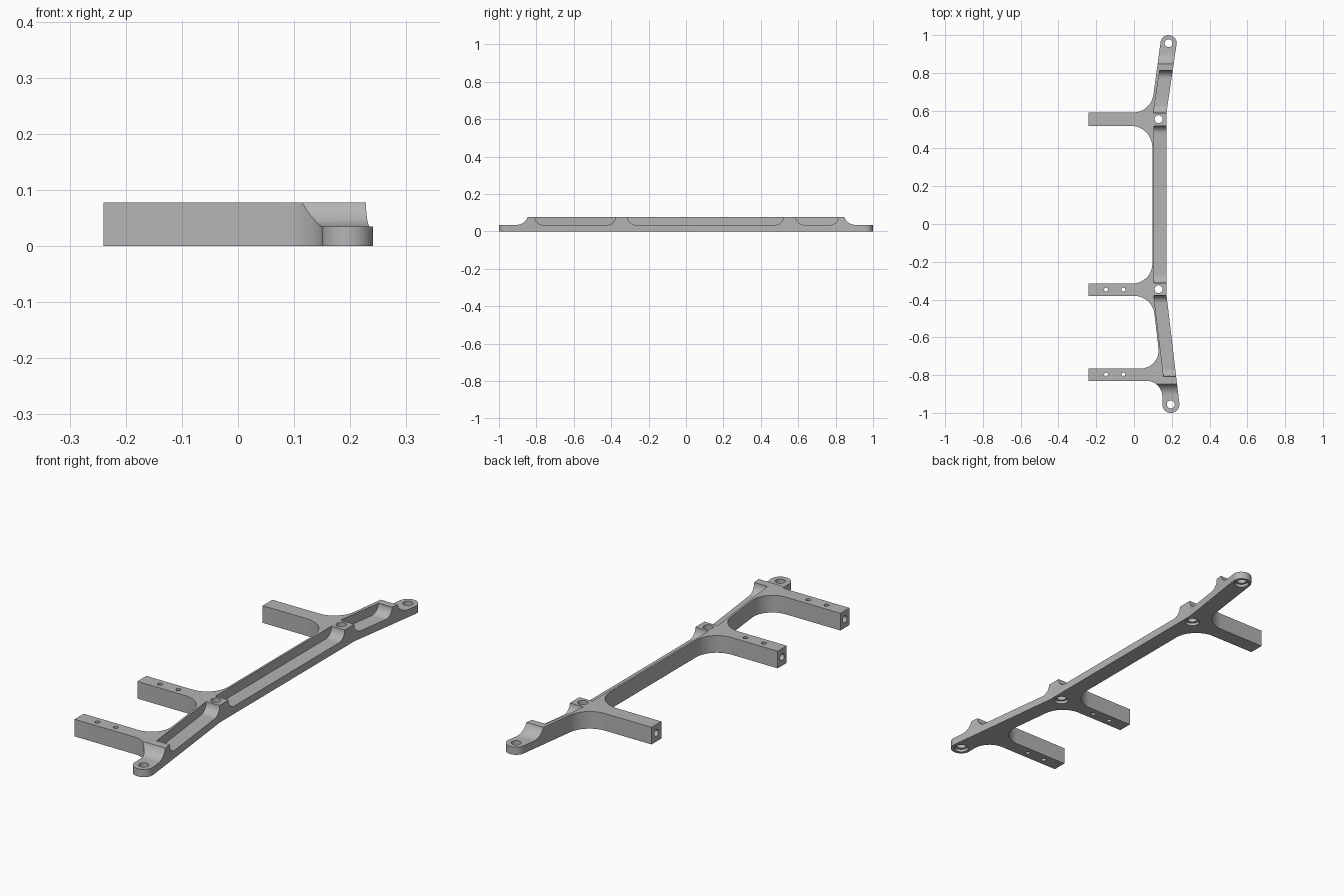
import bpy, bmesh, math
from mathutils import Vector, Matrix

cube = bpy.data.objects.get("Cube")
if cube:
    bpy.data.objects.remove(cube, do_unlink=True)

grey = bpy.data.materials.new("satin grey")
grey.use_nodes = True
colour = (0.46, 0.46, 0.46, 1)
grey.diffuse_color = colour
grey.node_tree.nodes["Principled BSDF"].inputs["Base Color"].default_value = colour

HEIGHT = 0.078
FLOOR = 0.035


def rounded(corners, steps=14):
    """Polygon from (a, b, radius) corners, each rounded by a tangent arc."""
    out = []
    for i, (a, b, r) in enumerate(corners):
        p = Vector((a, b))
        if r == 0:
            out.append(p)
            continue
        u = (Vector(corners[i - 1][:2]) - p).normalized()
        v = (Vector(corners[(i + 1) % len(corners)][:2]) - p).normalized()
        half = u.angle(v) / 2
        centre = p + (u + v).normalized() * r / math.sin(half)
        start = p + u * r / math.tan(half) - centre
        end = p + v * r / math.tan(half) - centre
        sweep = start.angle(end)
        for k in range(steps + 1):
            t = k / steps
            out.append(centre + (start * math.sin((1 - t) * sweep)
                                 + end * math.sin(t * sweep)) / math.sin(sweep))
    return out


def make_object(name, bm):
    bmesh.ops.recalc_face_normals(bm, faces=bm.faces)
    mesh = bpy.data.meshes.new(name)
    bm.to_mesh(mesh)
    bm.free()
    mesh.materials.append(grey)
    obj = bpy.data.objects.new(name, mesh)
    bpy.context.collection.objects.link(obj)
    return obj


def prism(name, lower, upper):
    """Solid between two matching loops of 3D points."""
    bm = bmesh.new()
    a = [bm.verts.new(p) for p in lower]
    b = [bm.verts.new(p) for p in upper]
    bm.faces.new(a)
    bm.faces.new(b)
    for i in range(len(a)):
        bm.faces.new((a[i - 1], a[i], b[i], b[i - 1]))
    return make_object(name, bm)


cutters = []


def side_cut(name, corners, left):
    """Cutter with a (y, z) profile, running from x = left(y) out past the side."""
    loop = rounded(corners)
    cutters.append(prism(name, [(left(y), y, z) for y, z in loop],
                         [(0.5, y, z) for y, z in loop]))


def drill(name, centre, radius, depth, axis="Z"):
    bm = bmesh.new()
    turn = Matrix.Rotation(math.pi / 2, 4, "Y") if axis == "X" else Matrix()
    bmesh.ops.create_cone(bm, cap_ends=True, segments=32, radius1=radius,
                          radius2=radius, depth=depth,
                          matrix=Matrix.Translation(centre) @ turn)
    cutters.append(make_object(name, bm))


# Frame: spine with two rounded ears and three filleted arms
END = -0.24
outline = rounded([
    (END, 0.59, 0), (END, 0.52, 0), (0.097, 0.52, 0.115),
    (0.097, -0.315, 0.105), (END, -0.315, 0), (END, -0.38, 0),
    (0.097, -0.38, 0.11), (0.142, -0.765, 0.095),
    (END, -0.765, 0), (END, -0.83, 0), (0.15, -0.83, 0.085),
    (0.15, -1.0, 0.045), (0.246, -1.0, 0.045),
    (0.172, -0.375, 0), (0.172, 0.59, 0),
    (0.2316, 0.9936, 0.0425), (0.1464, 1.0056, 0.0425),
    (0.09, 0.59, 0.11)])
frame = prism("frame", [(x, y, 0) for x, y in outline],
              [(x, y, HEIGHT) for x, y in outline])

# Scooped pockets along the spine, open on the left side
for y0, y1, x0, x1 in ((-0.808, -0.378, 0.157, 0.105),
                       (-0.313, 0.52, 0.106, 0.106),
                       (0.588, 0.813, 0.103, 0.136)):
    side_cut("pocket_cutter",
             [(y0, 0.2, 0), (y0, FLOOR, 0.042), (y1, FLOOR, 0.042), (y1, 0.2, 0)],
             lambda y: x0 + (x1 - x0) * (y - y0) / (y1 - y0))

# Lowered ears with a concave step
for s in (-1, 1):
    side_cut("ear_cutter",
             [(s * 1.2, 0.2, 0), (s * 1.2, FLOOR, 0), (s * 0.843, FLOOR, 0.062),
              (s * 0.843, 0.2, 0)], lambda y: 0)

# Bolt holes through ears and bosses, wider underneath
for x, y in ((0.195, -0.955), (0.183, 0.957), (0.13, -0.345), (0.13, 0.555)):
    drill("bolt_cutter", (x, y, 0.05), 0.021, 0.3)
    drill("counterbore_cutter", (x, y, 0), 0.031, 0.026)

# Threaded holes in the arm ends, and cross holes in the two front arms
for y in (0.555, -0.3475, -0.7975):
    drill("arm_end_cutter", (END, y, HEIGHT / 2), 0.015, 0.4, "X")
    if y < 0:
        for x in (-0.148, -0.056):
            drill("cross_hole_cutter", (x, y, 0.05), 0.0105, 0.3)

# Cut everything and bake the result
for cutter in cutters:
    cutter.hide_render = True
    mod = frame.modifiers.new(cutter.name, "BOOLEAN")
    mod.operation = "DIFFERENCE"
    mod.solver = "EXACT"
    mod.object = cutter
graph = bpy.context.evaluated_depsgraph_get()
frame_mesh = bpy.data.meshes.new_from_object(frame.evaluated_get(graph))
frame.modifiers.clear()
frame.data = frame_mesh
for cutter in cutters:
    bpy.data.objects.remove(cutter, do_unlink=True)
frame_mesh.materials.clear()
frame_mesh.materials.append(grey)
for poly in frame_mesh.polygons:
    poly.material_index = 0

bpy.ops.object.select_all(action="DESELECT")
frame.select_set(True)
bpy.context.view_layer.objects.active = frame
bpy.ops.object.shade_smooth_by_angle(angle=math.radians(30))
